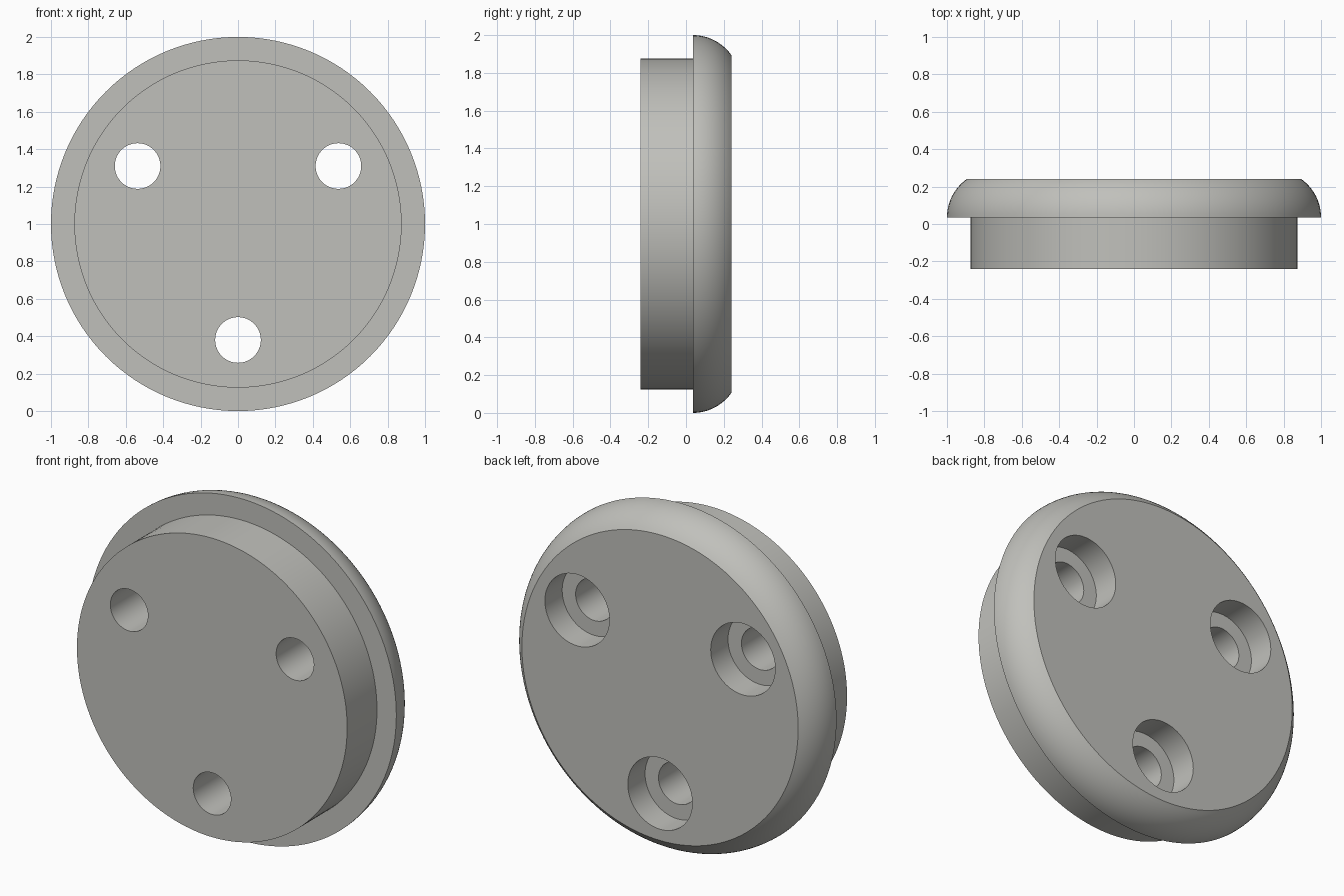
import bpy, bmesh, math

if "Cube" in bpy.data.objects:
    bpy.data.objects.remove(bpy.data.objects["Cube"])

FRONT, STEP, BACK = -0.24, 0.036, 0.24   # y of front face, flange underside, back face
CENTRE_Z = 1.0


def revolve(name, profile, cx, cz, sides):
    """Closed solid turned around the y axis from (radius, y) points, front to back."""
    bm = bmesh.new()
    rings = []
    for r, y in profile:
        rings.append([bm.verts.new((cx + r * math.cos(2 * math.pi * i / sides), y,
                                    cz + r * math.sin(2 * math.pi * i / sides)))
                      for i in range(sides)])
    for a, b in zip(rings, rings[1:]):
        for i in range(sides):
            j = (i + 1) % sides
            bm.faces.new((a[i], a[j], b[j], b[i]))
    bm.faces.new(rings[0])
    bm.faces.new(rings[-1])
    bmesh.ops.recalc_face_normals(bm, faces=bm.faces)
    mesh = bpy.data.meshes.new(name)
    bm.to_mesh(mesh)
    bm.free()
    obj = bpy.data.objects.new(name, mesh)
    bpy.context.collection.objects.link(obj)
    return obj


# Plug body with a wider flange whose rim is rounded towards the back
rim_r = 0.25
end = math.asin((BACK - STEP) / rim_r)
profile = [(0.875, FRONT), (0.875, STEP)]
for k in range(13):
    a = end * k / 12
    profile.append((1 - rim_r + rim_r * math.cos(a), STEP + rim_r * math.sin(a)))
cap = revolve("flanged_cap", profile, 0, CENTRE_Z, 128)

grey = bpy.data.materials.new("warm light grey")
grey.diffuse_color = (0.53, 0.53, 0.50, 1)
grey.use_nodes = True
grey.node_tree.nodes["Principled BSDF"].inputs["Base Color"].default_value = grey.diffuse_color
cap.data.materials.append(grey)

# Three counterbored screw holes
bore_floor = BACK - 0.16
hole = [(0.122, FRONT - 0.1), (0.122, bore_floor), (0.209, bore_floor), (0.209, BACK + 0.1)]
bpy.context.view_layer.objects.active = cap
cap.select_set(True)
for n, deg in enumerate((30, 150, 270)):
    t = math.radians(deg)
    cutter = revolve(f"screw_hole_cutter_{n + 1}", hole,
                     0.62 * math.cos(t), CENTRE_Z + 0.62 * math.sin(t), 64)
    cutter.hide_render = True
    mod = cap.modifiers.new("screw_hole", "BOOLEAN")
    mod.operation = "DIFFERENCE"
    mod.solver = "EXACT"
    mod.object = cutter
    bpy.ops.object.modifier_apply(modifier=mod.name)
    bpy.data.objects.remove(cutter)

bpy.ops.object.shade_smooth_by_angle(angle=math.radians(30))
